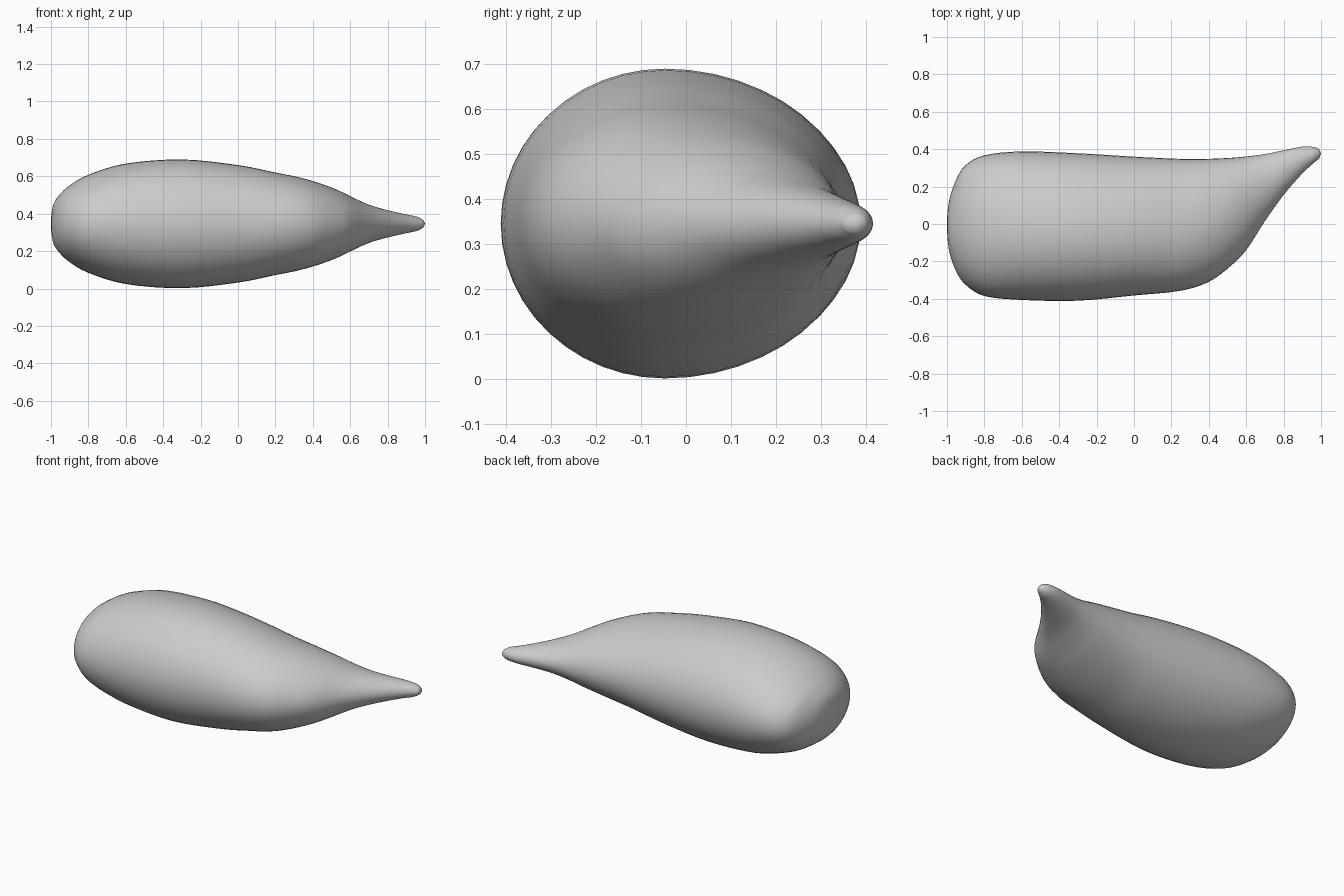
import bpy, bmesh, math

cube = bpy.data.objects.get("Cube")
if cube:
    bpy.data.objects.remove(cube, do_unlink=True)

# Stations along the body: x, front edge y, back edge y, half height
STATIONS = [
    (-0.998, -0.07, 0.06, 0.05), (-0.985, -0.16, 0.14, 0.11), (-0.95, -0.255, 0.24, 0.16),
    (-0.90, -0.325, 0.315, 0.205), (-0.80, -0.385, 0.367, 0.262), (-0.60, -0.406, 0.388, 0.322),
    (-0.30, -0.41, 0.378, 0.344), (0.0, -0.382, 0.360, 0.314), (0.20, -0.364, 0.350, 0.274),
    (0.32, -0.34, 0.347, 0.25), (0.42, -0.298, 0.349, 0.222), (0.52, -0.222, 0.354, 0.186),
    (0.60, -0.14, 0.361, 0.148), (0.70, 0.015, 0.374, 0.102), (0.80, 0.155, 0.394, 0.073),
    (0.90, 0.27, 0.414, 0.05), (0.96, 0.325, 0.412, 0.037), (0.99, 0.35, 0.40, 0.02),
]
MID_Z = 0.346
SIDES, STEPS = 48, 4


def catmull(a, b, c, d, t):
    return 0.5 * (2 * b + (c - a) * t + (2 * a - 5 * b + 4 * c - d) * t ** 2
                  + (3 * b - a - 3 * c + d) * t ** 3)


def smooth_stations():
    n = len(STATIONS)
    for i in range(n - 1):
        pts = [STATIONS[max(0, min(n - 1, i + k))] for k in (-1, 0, 1, 2)]
        for s in range(STEPS):
            yield [catmull(*v, s / STEPS) for v in zip(*pts)]
    yield STATIONS[-1]


# Egg-shaped cross-sections, fullest slightly towards the front on the main body
bm = bmesh.new()
rings = []
for x, y0, y1, h in smooth_stations():
    lean = 0.46 if x < 0.3 else 0.46 + 0.04 * min(1, (x - 0.3) / 0.4)
    peak = y0 + lean * (y1 - y0)
    ring = []
    for k in range(SIDES):
        a = 2 * math.pi * k / SIDES
        c = math.cos(a)
        ring.append(bm.verts.new((x, peak + c * (y1 - peak if c > 0 else peak - y0),
                                  MID_Z + h * math.sin(a))))
    rings.append(ring)

for r0, r1 in zip(rings, rings[1:]):
    for k in range(SIDES):
        j = (k + 1) % SIDES
        bm.faces.new((r0[k], r0[j], r1[j], r1[k]))

# Rounded poles close the blunt end and the tip
for ring, pole in ((rings[0], (-1.0, 0.0, MID_Z)), (rings[-1], (1.0, 0.377, MID_Z))):
    p = bm.verts.new(pole)
    for k in range(SIDES):
        bm.faces.new((ring[k], ring[(k + 1) % SIDES], p))
bmesh.ops.recalc_face_normals(bm, faces=bm.faces)
for f in bm.faces:
    f.smooth = True

mesh = bpy.data.meshes.new("tapered_body")
bm.to_mesh(mesh)
bm.free()
body = bpy.data.objects.new("tapered_body", mesh)
bpy.context.collection.objects.link(body)

# Plain light grey finish
grey = bpy.data.materials.new("light_grey")
grey.use_nodes = True
grey.diffuse_color = (0.6, 0.6, 0.6, 1)
grey.node_tree.nodes["Principled BSDF"].inputs["Base Color"].default_value = (0.6, 0.6, 0.6, 1)
mesh.materials.append(grey)
